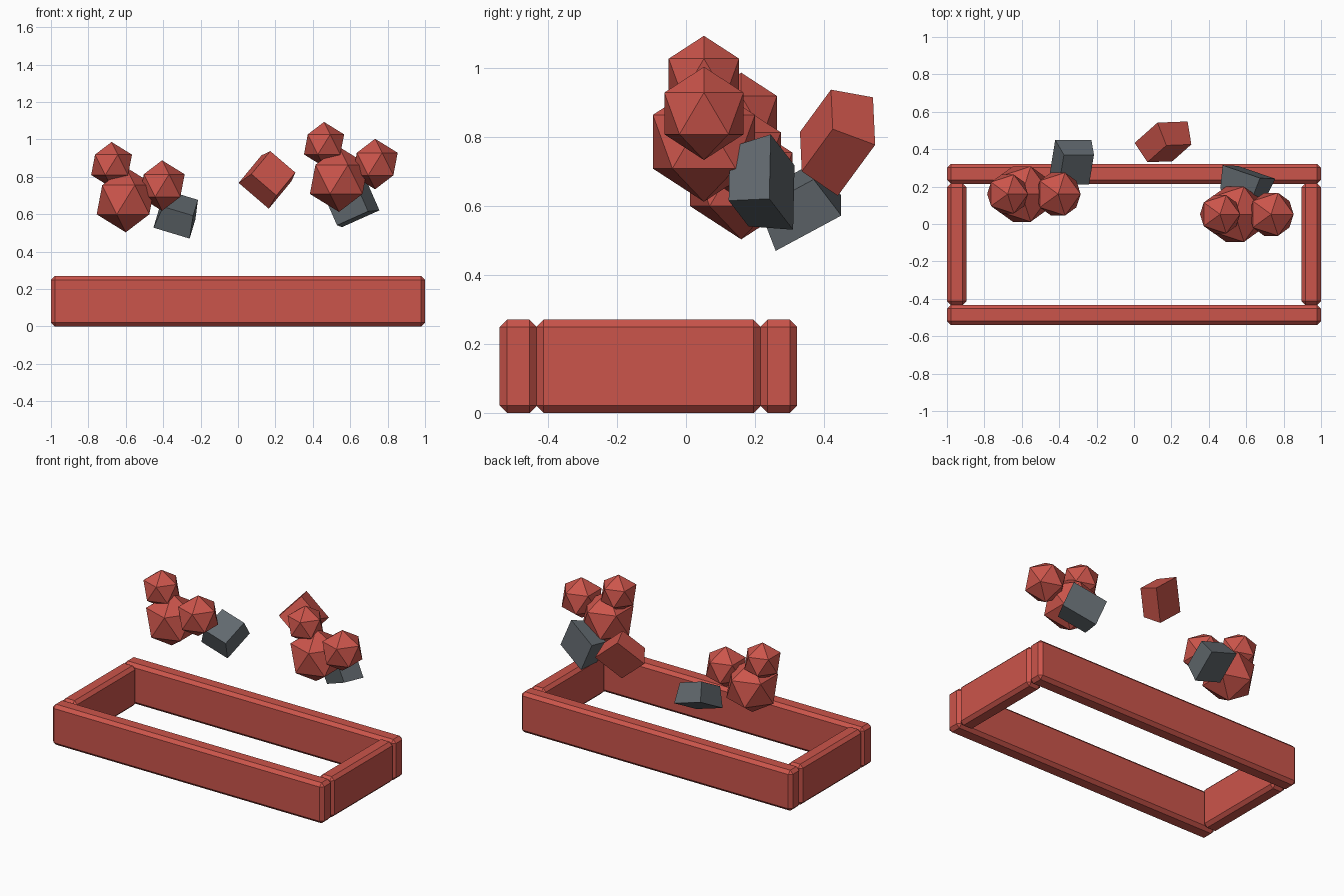
import bpy
import bmesh
from mathutils import Matrix, Vector

cube = bpy.data.objects.get("Cube")
if cube:
    bpy.data.objects.remove(cube, do_unlink=True)


def make_material(name, color):
    mat = bpy.data.materials.new(name)
    mat.use_nodes = True
    mat.diffuse_color = (*color, 1)
    mat.node_tree.nodes["Principled BSDF"].inputs["Base Color"].default_value = (*color, 1)
    return mat


red = make_material("brick red", (0.6, 0.09, 0.07))
gray = make_material("slate gray", (0.12, 0.14, 0.155))


def add_object(name, bm, mat, location):
    bmesh.ops.recalc_face_normals(bm, faces=bm.faces)
    mesh = bpy.data.meshes.new(name)
    bm.to_mesh(mesh)
    bm.free()
    mesh.materials.append(mat)
    obj = bpy.data.objects.new(name, mesh)
    obj.location = location
    bpy.context.collection.objects.link(obj)
    return obj


def plank(name, x, y, height=0.27):
    """Chamfered board between two x and two y limits, standing on the ground."""
    bm = bmesh.new()
    bmesh.ops.create_cube(bm, size=1)
    bmesh.ops.scale(bm, vec=(x[1] - x[0], y[1] - y[0], height), verts=bm.verts)
    obj = add_object(name, bm, red, (sum(x) / 2, sum(y) / 2, height / 2))
    bevel = obj.modifiers.new("chamfer", "BEVEL")
    bevel.width = 0.021
    bevel.segments = 1


def leaf_ball(name, location, radius):
    bm = bmesh.new()
    bmesh.ops.create_icosphere(bm, subdivisions=1, radius=radius)
    add_object(name, bm, red, location)


def stone(name, mat, base_center, u, v, width, length, depth=0.13, taper=0.83):
    """Tapered block: large base spanned by u and v, smaller face along u x v."""
    u = Vector(u).normalized()
    v = Vector(v)
    v = (v - u * u.dot(v)).normalized()
    axes = Matrix((u, v, u.cross(v))).transposed()
    bm = bmesh.new()
    bmesh.ops.create_cube(bm, size=1)
    for vert in bm.verts:
        k = taper if vert.co.z > 0 else 1
        local = Vector((vert.co.x * width * k, vert.co.y * length * k,
                        (vert.co.z + 0.5) * depth))
        vert.co = axes @ local
    add_object(name, bm, mat, base_center)


# Planter frame
plank("front_plank", (-1, 1), (-0.54, -0.432))
plank("back_plank", (-1, 1), (0.215, 0.322))
plank("right_plank", (-1, -0.895), (-0.434, 0.217))
plank("left_plank", (0.895, 1), (-0.434, 0.217))

# Two clusters of faceted balls
leaf_ball("right_cluster_large", (-0.6, 0.16, 0.677), 0.174)
leaf_ball("right_cluster_top", (-0.676, 0.16, 0.864), 0.122)
leaf_ball("right_cluster_side", (-0.406, 0.16, 0.753), 0.135)
leaf_ball("left_cluster_large", (0.54, 0.052, 0.786), 0.174)
leaf_ball("left_cluster_top", (0.46, 0.052, 0.973), 0.12)
leaf_ball("left_cluster_side", (0.733, 0.052, 0.868), 0.135)

# Tumbled tapered blocks
stone("red_block", red, (0.145, 0.491, 0.772),
      (-0.76, -0.03, 0.65), (-0.53, -0.49, -0.69), 0.212, 0.22)
stone("right_gray_block", gray, (-0.34, 0.355, 0.55),
      (0.96, 0, -0.29), (0.17, 0.87, 0.46), 0.202, 0.218)
stone("left_gray_block", gray, (0.615, 0.278, 0.669),
      (-0.87, 0.3, -0.39), (0.39, -0.015, -0.92), 0.23, 0.204)
